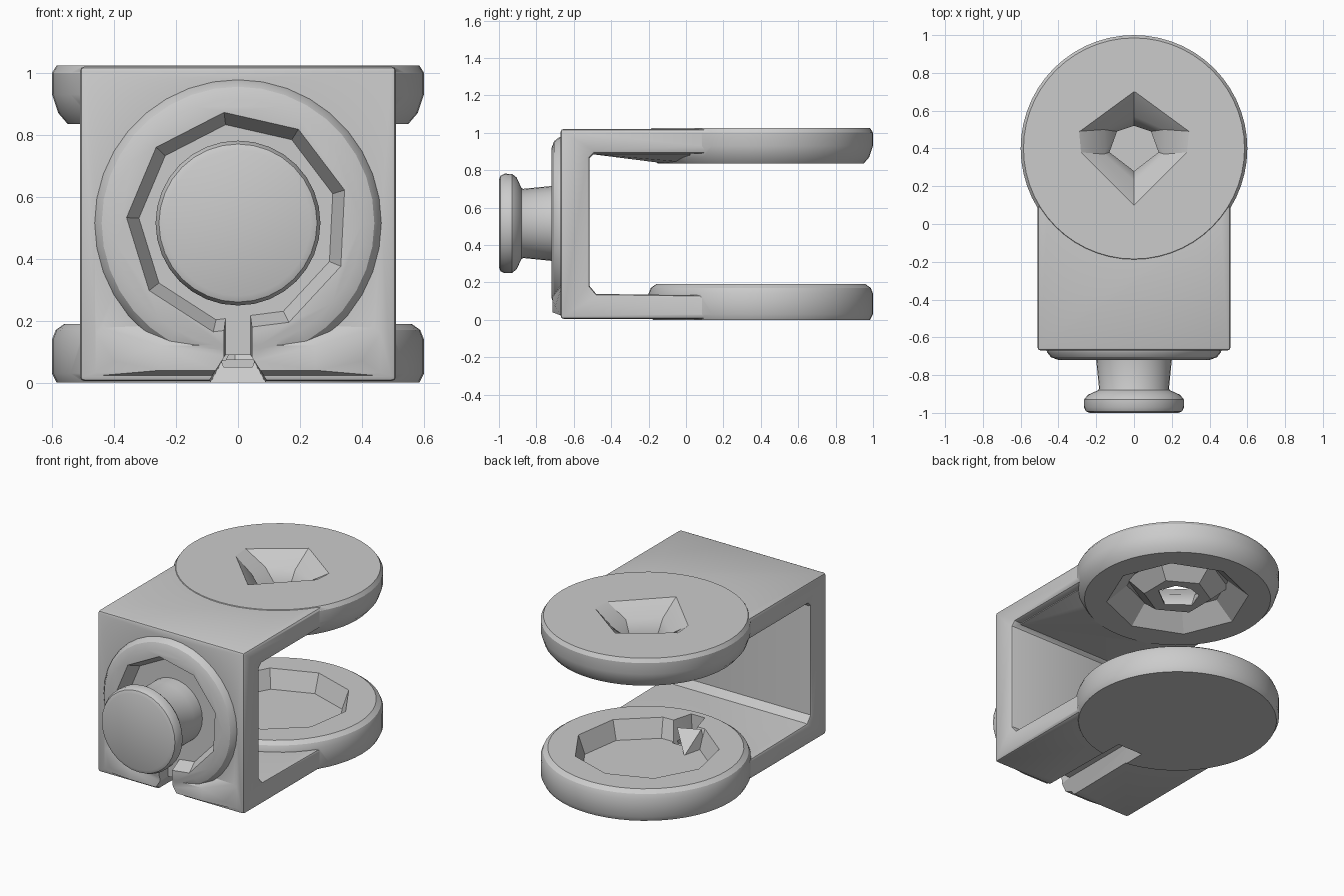
import bpy, bmesh, math

cube = bpy.data.objects.get("Cube")
if cube:
    bpy.data.objects.remove(cube)

grey = bpy.data.materials.new("plain grey")
grey.use_nodes = True
grey.diffuse_color = (0.6, 0.6, 0.6, 1)
grey.node_tree.nodes["Principled BSDF"].inputs["Base Color"].default_value = (0.6, 0.6, 0.6, 1)

CZ = 0.515   # height of the stud axis
CY = 0.4     # centre of the round ears


def make(name, bm):
    bmesh.ops.recalc_face_normals(bm, faces=bm.faces[:])
    mesh = bpy.data.meshes.new(name)
    bm.to_mesh(mesh)
    bm.free()
    ob = bpy.data.objects.new(name, mesh)
    bpy.context.scene.collection.objects.link(ob)
    return ob


def loft(name, rings):
    """Closed solid through rings with equal point counts."""
    bm = bmesh.new()
    loops = [[bm.verts.new(p) for p in ring] for ring in rings]
    n = len(loops[0])
    for a, b in zip(loops, loops[1:]):
        for i in range(n):
            j = (i + 1) % n
            bm.faces.new((a[i], a[j], b[j], b[i]))
    bm.faces.new(loops[0])
    bm.faces.new(loops[-1])
    return make(name, bm)


def hull(name, points):
    bm = bmesh.new()
    for p in points:
        bm.verts.new(p)
    res = bmesh.ops.convex_hull(bm, input=bm.verts[:])
    loose = [v for v in bm.verts if not v.link_faces]
    bmesh.ops.delete(bm, geom=loose, context='VERTS')
    return make(name, bm)


def turned(name, profile, axis, sides, turn=0.0):
    """Solid of rotation; profile is (radius, position along axis)."""
    rings = []
    for r, t in profile:
        ring = []
        for i in range(sides):
            a = turn + math.tau * i / sides
            u, v = r * math.cos(a), r * math.sin(a)
            ring.append((u, CY + v, t) if axis == 'Z' else (u, t, CZ + v))
        rings.append(ring)
    return loft(name, rings)


def both(points):
    return [(s * x, y, z) for x, y, z in points for s in (1, -1)]


def bake(ob):
    """Apply the modifiers of an object."""
    deps = bpy.context.evaluated_depsgraph_get()
    ob.data = bpy.data.meshes.new_from_object(ob.evaluated_get(deps))
    ob.modifiers.clear()


def combine(ob, op, tool):
    mod = ob.modifiers.new(op, 'BOOLEAN')
    mod.operation, mod.solver, mod.object = op, 'EXACT', tool
    tool.hide_render = True
    bake(ob)
    bpy.data.objects.remove(tool)


def finish(ob, angle):
    ob.data.materials.clear()
    ob.data.materials.append(grey)
    bpy.ops.object.select_all(action='DESELECT')
    ob.select_set(True)
    bpy.context.view_layer.objects.active = ob
    bpy.ops.object.shade_smooth_by_angle(angle=math.radians(angle))


# C-shaped bracket body with chamfered inner corners
side = [(0.15, 0.005), (-0.67, 0.005), (-0.67, 1.02), (0.15, 1.02), (0.15, 0.89),
        (-0.49, 0.89), (-0.515, 0.865), (-0.515, 0.18), (-0.48, 0.138), (0.15, 0.13)]
body = loft("bracket", [[(x, y, z) for y, z in side] for x in (-0.51, 0.51)])
bev = body.modifiers.new("edges", 'BEVEL')
bev.width, bev.segments, bev.limit_method = 0.015, 2, 'ANGLE'
bev.angle_limit = math.radians(60)
bake(body)

# Round ears, front collar, lower front ridge and ramp under the top arm
for part in (
    turned("lower_ear", [(0.585, 0), (0.6, 0.03), (0.6, 0.14), (0.588, 0.17), (0.56, 0.19)], 'Z', 56),
    turned("upper_ear", [(0.55, 0.835), (0.58, 0.87), (0.6, 0.93), (0.6, 1.0), (0.585, 1.024)], 'Z', 56),
    turned("collar", [(0.47, -0.64), (0.46, -0.68), (0.44, -0.705), (0.4, -0.72)], 'Y', 36),
    hull("front_ridge", both([(0.48, -0.66, 0.02), (0.48, -0.66, 0.19), (0.4, -0.7, 0.07),
                              (0.25, -0.715, 0.04), (0.25, -0.715, 0.12), (0.25, -0.66, 0.2)])),
    hull("arm_ramp", both([(0.46, -0.5, 0.885), (0.46, -0.5, 0.93), (0.2, -0.13, 0.838),
                           (0.46, 0.02, 0.885), (0.3, 0.05, 0.838), (0.46, 0.02, 0.93)])),
):
    combine(body, 'UNION', part)

# Recesses in the collar and both ears
for cutter in (
    turned("collar_recess", [(0.38, -0.76), (0.36, -0.72), (0.32, -0.64)], 'Y', 9, 0.3),
    turned("lower_recess", [(0.44, 0.25), (0.42, 0.19), (0.38, 0.075)], 'Z', 9, 0.2),
    turned("upper_recess", [(0.45, 0.8), (0.42, 0.835), (0.3, 0.94)], 'Z', 8),
):
    combine(body, 'DIFFERENCE', cutter)

# Hub under the top ear
combine(body, 'UNION', turned("hub", [(0.34, 0.97), (0.2, 0.85)], 'Z', 6, math.pi / 6))


# Faceted funnel hole through the top ear
def kite(z, top, wide_a, y_a, wide_b, y_b, low):
    return [(0, top, z), (wide_a, y_a, z), (wide_b, y_b, z),
            (0, low, z), (-wide_b, y_b, z), (-wide_a, y_a, z)]


combine(body, 'DIFFERENCE', loft("funnel", [
    kite(1.03, 0.71, 0.3, 0.49, 0.29, 0.38, 0.09),
    kite(0.94, 0.57, 0.16, 0.5, 0.16, 0.37, 0.23),
    kite(0.86, 0.52, 0.09, 0.49, 0.13, 0.38, 0.28),
    kite(0.80, 0.52, 0.09, 0.49, 0.13, 0.38, 0.28)]))

# Groove under the lower arm, slit in the collar, break in the ear rim
for cutter in (
    hull("groove", both([(0.11, -0.8, -0.02), (0.04, -0.8, 0.09), (0.1, -0.05, -0.02), (0.04, 0.03, 0.09)])),
    hull("slit", both([(0.05, -0.8, 0.05), (0.05, -0.8, 0.27), (0.04, -0.64, 0.05), (0.04, -0.64, 0.27)])),
    hull("rim_break", both([(0.04, -0.12, 0.05), (0.05, -0.12, 0.25), (0.05, 0.06, 0.05), (0.1, 0.06, 0.25)])),
):
    combine(body, 'DIFFERENCE', cutter)
finish(body, 28)

# Splinter beside the break
splinter = hull("rim_splinter", [(-0.14, 0.0, 0.07), (-0.04, 0.02, 0.07), (-0.1, 0.16, 0.07),
                                 (-0.12, 0.02, 0.19), (0.02, 0.06, 0.18)])
finish(splinter, 20)

# Stud with a flanged cap
stud = turned("stud", [(0.2, -0.6), (0.2, -0.72), (0.185, -0.87), (0.19, -0.88), (0.245, -0.905),
                       (0.265, -0.93), (0.266, -0.97), (0.255, -0.992), (0.235, -1.0)], 'Y', 32)
finish(stud, 35)
